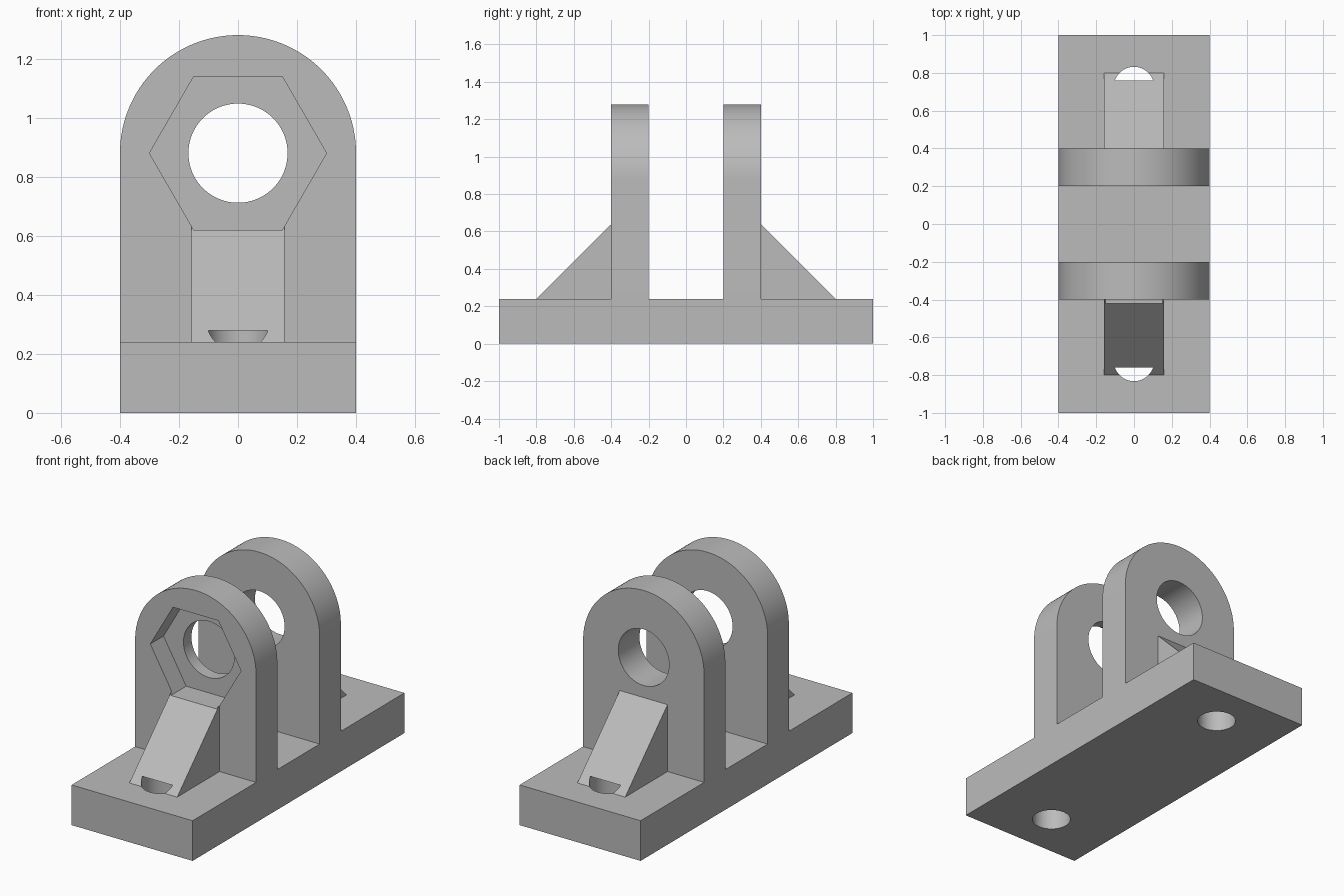
import bpy, bmesh
from math import cos, sin, pi, radians
from mathutils import Vector

cube = bpy.data.objects.get("Cube")
if cube:
    bpy.data.objects.remove(cube, do_unlink=True)

# Main dimensions
HALF_W = 0.4
BASE_TOP = 0.24
PIN_Z = 0.88
LUG_IN, LUG_OUT = 0.2, 0.4

grey = bpy.data.materials.new("plain_grey")
grey.use_nodes = True
colour = (0.5, 0.5, 0.5, 1)
grey.diffuse_color = colour
grey.node_tree.nodes["Principled BSDF"].inputs["Base Color"].default_value = colour


def prism(name, profile, axis, start, end):
    """Extrude a closed 2D profile along x, y or z."""
    place = {"x": lambda a, b, t: (t, a, b),
             "y": lambda a, b, t: (a, t, b),
             "z": lambda a, b, t: (a, b, t)}[axis]
    bm = bmesh.new()
    face = bm.faces.new([bm.verts.new(place(a, b, start)) for a, b in profile])
    new = bmesh.ops.extrude_face_region(bm, geom=[face])["geom"]
    shift = Vector(place(0, 0, end - start))
    bmesh.ops.translate(bm, vec=shift, verts=[v for v in new if isinstance(v, bmesh.types.BMVert)])
    bmesh.ops.recalc_face_normals(bm, faces=bm.faces)
    mesh = bpy.data.meshes.new(name)
    bm.to_mesh(mesh)
    bm.free()
    mesh.materials.append(grey)
    obj = bpy.data.objects.new(name, mesh)
    bpy.context.collection.objects.link(obj)
    return obj


def arc(cx, cy, r, count, sweep=2 * pi):
    steps = count if sweep >= 2 * pi else count - 1
    return [(cx + r * cos(sweep * i / steps), cy + r * sin(sweep * i / steps)) for i in range(count)]


def combine(target, tool, operation):
    """Apply a boolean and discard the tool."""
    bpy.context.view_layer.objects.active = target
    mod = target.modifiers.new(operation.lower(), "BOOLEAN")
    mod.operation = operation
    mod.solver = "EXACT"
    mod.object = tool
    bpy.ops.object.modifier_apply(modifier=mod.name)
    bpy.data.objects.remove(tool, do_unlink=True)


# Base plate with two upright lugs, as one side profile
half = [(LUG_IN, BASE_TOP), (LUG_IN, 1.4), (LUG_OUT, 1.4), (LUG_OUT, BASE_TOP), (1, BASE_TOP), (1, 0)]
side = half + [(-y, z) for y, z in reversed(half)]
bracket = prism("clevis_bracket", side, "x", -0.6, 0.6)

# Rounded lug tops and outer width
arch = [(-HALF_W, -0.1), (HALF_W, -0.1)] + arc(0, PIN_Z, HALF_W, 65, pi)
combine(bracket, prism("arch", arch, "y", -1.2, 1.2), "INTERSECT")

# Sloping gussets
for s in (-1, 1):
    tri = [(s * 0.35, 0.69), (s * 0.35, 0.2), (s * 0.84, 0.2)]
    combine(bracket, prism("gusset", tri, "x", -0.158, 0.158), "UNION")

# Pin hole through both lugs, hexagonal nut pocket in the front lug
combine(bracket, prism("pin_hole", arc(0, PIN_Z, 0.168, 96), "y", -0.9, 0.9), "DIFFERENCE")
combine(bracket, prism("nut_pocket", arc(0, PIN_Z, 0.3, 6), "y", -0.6, -0.275), "DIFFERENCE")

# Screw holes from below, stopping just inside the gussets
for s in (-1, 1):
    combine(bracket, prism("screw_hole", arc(0, s * 0.725, 0.107, 64), "z", -0.1, 0.28), "DIFFERENCE")

# Smooth curved walls, keep the edges crisp
bpy.ops.object.select_all(action="DESELECT")
bracket.select_set(True)
bpy.context.view_layer.objects.active = bracket
bpy.ops.object.shade_smooth_by_angle(angle=radians(30))
